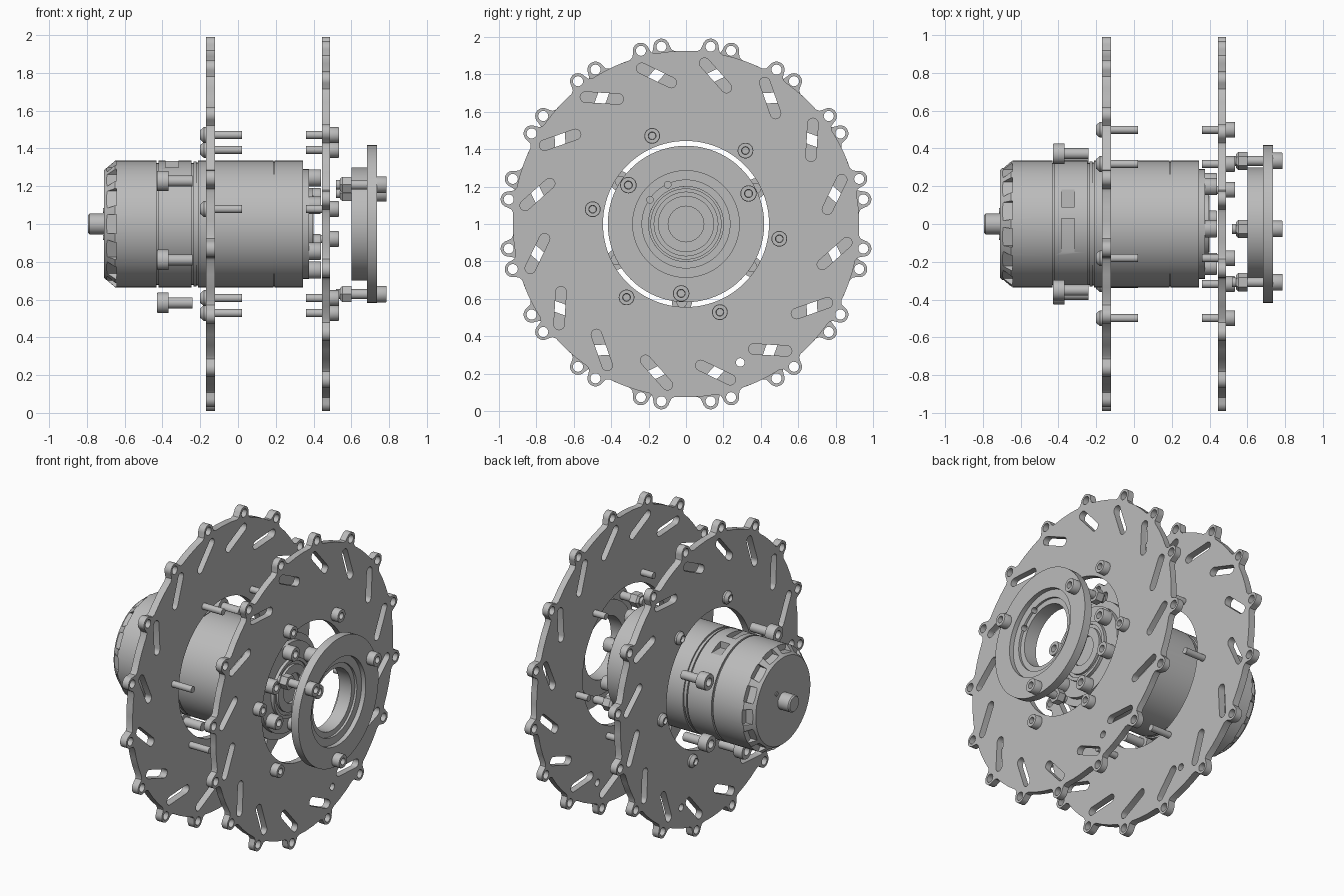
import bpy, bmesh
from math import sin, cos, pi, radians
from mathutils import Matrix

cube = bpy.data.objects.get("Cube")
if cube:
    bpy.data.objects.remove(cube)

grey = bpy.data.materials.new("plain_grey")
grey.use_nodes = True
grey.diffuse_color = (0.5, 0.5, 0.5, 1)
grey.node_tree.nodes["Principled BSDF"].inputs["Base Color"].default_value = (0.5, 0.5, 0.5, 1)
AXIS = 1.0          # height of the shared axle, which runs along x
STEP = 2 * pi / 16  # plates repeat sixteen times


def polar(r, a):
    return r * cos(a), r * sin(a)


def add_mesh(name, bm):
    bmesh.ops.remove_doubles(bm, verts=bm.verts, dist=1e-5)
    bmesh.ops.recalc_face_normals(bm, faces=bm.faces)
    mesh = bpy.data.meshes.new(name)
    bm.to_mesh(mesh)
    bm.free()
    mesh.materials.append(grey)
    obj = bpy.data.objects.new(name, mesh)
    bpy.context.collection.objects.link(obj)
    return obj


def lathe(name, profile, segs=96, centre=(0, 0), closed=False):
    """Turn (x, radius) points about an axis parallel to x."""
    bm = bmesh.new()
    verts = [bm.verts.new((x, centre[0] + r, AXIS + centre[1])) for x, r in profile]
    pairs = list(zip(verts, verts[1:] + verts[:1]))
    edges = [bm.edges.new(p) for p in (pairs if closed else pairs[:-1])]
    bmesh.ops.spin(bm, geom=verts + edges, cent=(0, centre[0], AXIS + centre[1]),
                   axis=(1, 0, 0), angle=2 * pi, steps=segs)
    return add_mesh(name, bm)


def screw(name, seat, head, tip, head_r, shaft_r, centre, dome=False):
    """Socket screw; seat, head top and shaft tip are positions along x."""
    rim = 0.6 if dome else 0.95
    deep = head + (seat - head) * 0.6
    shoulder = head + (seat - head) * (0.6 if dome else 0.1)
    lathe(name, [(deep, 0), (deep, head_r * 0.45), (head, head_r * 0.5), (head, head_r * rim),
                 (shoulder, head_r), (seat, head_r), (seat, shaft_r),
                 (tip, shaft_r), (tip, 0)], 24, centre)


def cut(target, cutter):
    mod = target.modifiers.new("cut", 'BOOLEAN')
    mod.operation = 'DIFFERENCE'
    mod.solver = 'EXACT'
    mod.object = cutter
    cutter.hide_render = True
    bpy.context.view_layer.objects.active = target
    bpy.ops.object.modifier_apply(modifier=mod.name)
    bpy.data.objects.remove(cutter)


def box(bm, size, place):
    bmesh.ops.create_cube(bm, size=1, matrix=place @ Matrix.Diagonal((*size, 1)))


def circle(centre, r, n=24):
    return [(centre[0] + r * cos(2 * pi * i / n), centre[1] + r * sin(2 * pi * i / n)) for i in range(n)]


def slot(centre, direction, half, r):
    pts = []
    for end in (0, pi):
        cx, cy = polar(half, direction + end)
        for i in range(9):
            dx, dy = polar(r, direction + end - pi / 2 + pi * i / 8)
            pts.append((centre[0] + cx + dx, centre[1] + cy + dy))
    return pts


def lobed_plate(name, x, thick, hand):
    """Flat ring with pierced lobes; hand flips the lean of lobes and slots."""
    outline, holes = [], [circle((0, 0), 0.444, 96), circle(polar(0.795, radians(-68.6)), 0.023)]
    for k in range(16):
        mid = (k + 0.5) * STEP
        a = mid + hand * radians(3.35)
        c = polar(0.957, a)
        outline.append(polar(0.926, a - 0.075))
        outline.append(polar(0.936, a - 0.055))
        for i in range(15):
            d = polar(0.043, a + radians(-84 + 12 * i))
            outline.append((c[0] + d[0], c[1] + d[1]))
        outline.append(polar(0.936, a + 0.055))
        outline.append(polar(0.926, a + 0.075))
        for f in (0.33, 0.66):
            outline.append(polar(0.926, a + 0.075 + f * (STEP - 0.15)))
        holes.append(circle(c, 0.027, 20))
        holes.append(slot(polar(0.81, mid), mid + hand * radians(53), 0.088, 0.028))
    curve = bpy.data.curves.new(name, 'CURVE')
    curve.dimensions = '2D'
    curve.fill_mode = 'BOTH'
    curve.extrude = thick / 2
    for loop in [outline] + holes:
        s = curve.splines.new('POLY')
        s.points.add(len(loop) - 1)
        for p, (u, v) in zip(s.points, loop):
            p.co = (u, v, 0, 1)
        s.use_cyclic_u = True
    curve.materials.append(grey)
    obj = bpy.data.objects.new(name, curve)
    obj.location = (x, 0, AXIS)
    obj.rotation_euler = (pi / 2, 0, pi / 2)
    bpy.context.collection.objects.link(obj)
    bpy.ops.object.select_all(action='DESELECT')
    obj.select_set(True)
    bpy.context.view_layer.objects.active = obj
    bpy.ops.object.convert(target='MESH')


# Two handed plates with their ring of screws
lobed_plate("inner_plate", -0.146, 0.046, -1)
lobed_plate("outer_plate", 0.466, 0.042, 1)
for k in range(6):
    spot = polar(0.505, radians(51 + 60 * k))
    screw(f"inner_plate_screw_{k}", -0.168, -0.2, 0.02, 0.042, 0.021, spot, True)
    screw(f"outer_plate_screw_{k}", 0.486, 0.535, 0.36, 0.042, 0.021, spot)

# Motor body with grooves, tapered cap and stepped end
R = 0.335
body = lathe("motor_body", [
    (-0.71, 0), (-0.71, 0.285), (-0.65, R), (-0.432, R), (-0.432, 0.322), (-0.42, 0.322), (-0.42, R),
    (-0.245, R), (-0.245, 0.322), (-0.235, 0.322), (-0.235, R - 0.004), (-0.22, R - 0.004),
    (-0.22, 0.325), (-0.212, 0.325), (-0.212, R), (0.188, R), (0.188, 0.33), (0.194, 0.33),
    (0.194, R), (0.345, R), (0.345, 0.29), (0.375, 0.29), (0.375, 0)])
bm = bmesh.new()
for k in range(14):  # vents around the cap
    turn = Matrix.Translation((0, 0, AXIS)) @ Matrix.Rotation((k + 0.5) * 2 * pi / 14, 4, 'X')
    box(bm, (0.055, 0.1, 0.1), turn @ Matrix.Translation((-0.672, 0, 0.346)))
box(bm, (0.07, 0.17, 0.12), Matrix.Translation((-0.35, 0.175, AXIS + 0.34)))
box(bm, (0.07, 0.19, 0.1), Matrix.Translation((-0.35, -0.065, AXIS + 0.35)))
cut(body, add_mesh("vent_cutter", bm))
lathe("motor_shaft", [(-0.71, 0.055), (-0.785, 0.055), (-0.793, 0.048), (-0.793, 0)], 32)
lathe("motor_hub", [(0.37, 0.19), (0.395, 0.19), (0.395, 0.17), (0.385, 0.17), (0.385, 0.15),
                    (0.40, 0.15), (0.40, 0.095), (0.38, 0.095), (0.38, 0)])
for k in range(2):
    lathe(f"cap_pin_{k}", [(-0.705, 0.014), (-0.716, 0.014), (-0.716, 0)], 16, polar(0.1, pi * k + 0.8))
for k in range(6):
    screw(f"motor_end_screw_{k}", 0.375, 0.44, 0.35, 0.046, 0.02, polar(0.245, radians(36 + 60 * k)))

# Screws alongside the motor, one place left empty at the top
for k, angle in enumerate((27, 147, 207, 267, 327)):
    screw(f"motor_side_screw_{k}", -0.368, -0.43, -0.24, 0.054, 0.029, polar(0.418, radians(angle)))

# Flanged bearing disc with stepped bore
disc = lathe("bearing_disc", [
    (0.6, 0.2), (0.6, 0.3), (0.682, 0.3), (0.682, 0.418), (0.735, 0.418),
    (0.735, 0.285), (0.705, 0.285), (0.705, 0.235), (0.69, 0.235), (0.69, 0.2)], closed=True)
for angle in (115, 146):
    cut(disc, lathe("pin_hole_cutter", [(0.65, 0), (0.65, 0.018), (0.8, 0.018), (0.8, 0)], 16,
                    polar(0.232, radians(angle))))
for k in range(3):
    spot = polar(0.372, radians(26 + 120 * k))
    screw(f"disc_screw_{k}", 0.735, 0.787, 0.52, 0.044, 0.026, spot)
    lathe(f"disc_nut_{k}", [(0.54, 0.02), (0.54, 0.036), (0.552, 0.048), (0.6, 0.048), (0.6, 0.02)],
          6, spot)

# Smooth the turned surfaces, keep edges sharp
bpy.ops.object.select_all(action='DESELECT')
for obj in bpy.context.collection.objects:
    if obj.type == 'MESH' and obj.active_material == grey:
        obj.select_set(True)
        bpy.context.view_layer.objects.active = obj
bpy.ops.object.shade_smooth_by_angle(angle=radians(30))
